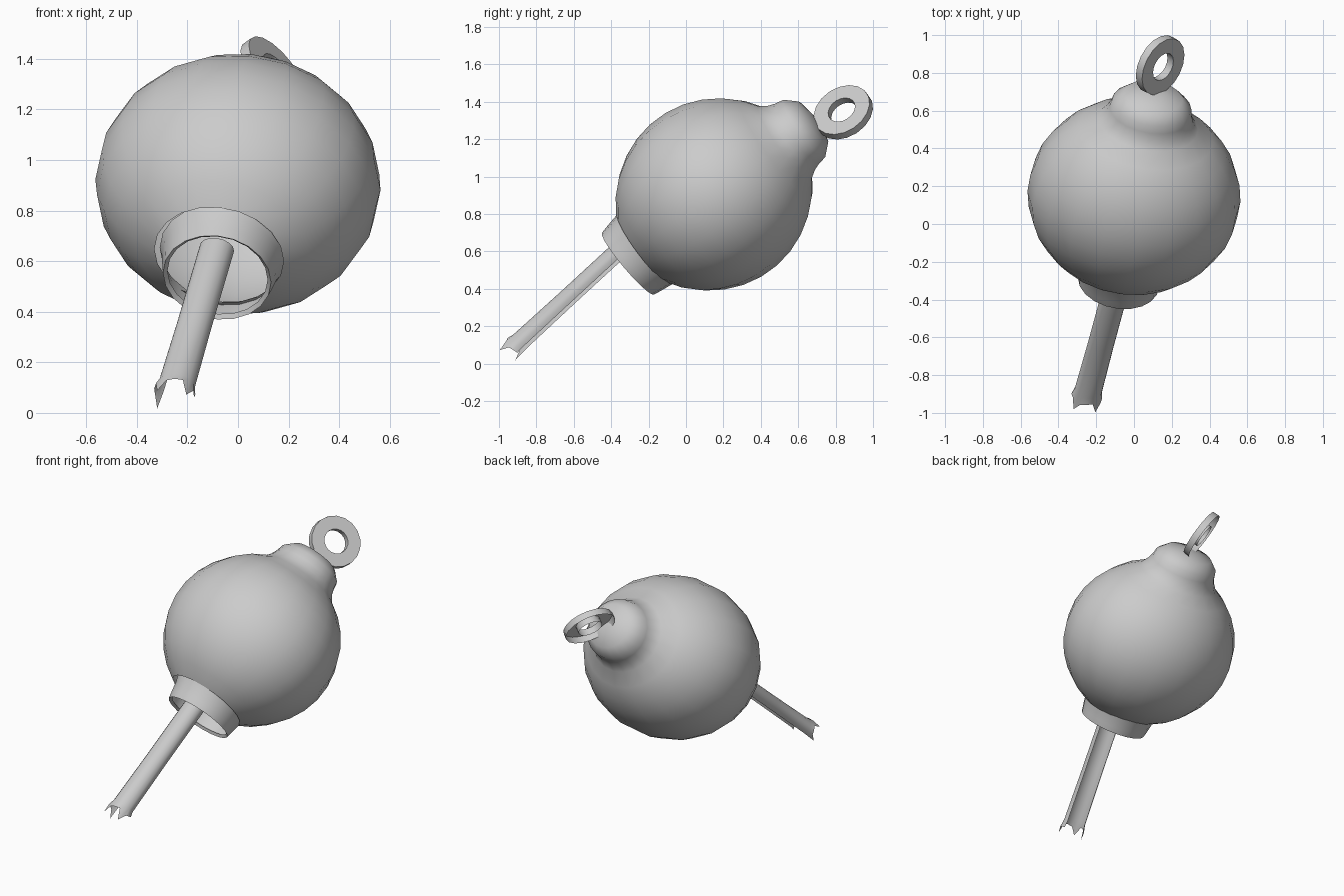
import bpy, bmesh, math
from mathutils import Vector

if "Cube" in bpy.data.objects:
    bpy.data.objects.remove(bpy.data.objects["Cube"])


def lathe(name, profile, origin, axis, segs=20, xscale=1.0, jag=None, sharp=40, skip=()):
    """Revolve (height, radius) points about a tilted axis.
    jag shifts the first ring, skip leaves out lengthwise strips."""
    w = Vector(axis).normalized()
    u = (Vector((1, 0, 0)) - w * w.x).normalized()
    v = w.cross(u)
    o = Vector(origin)
    bm = bmesh.new()
    rings = []
    for j, (a, r) in enumerate(profile):
        ring = []
        for i in range(segs):
            t = 2 * math.pi * i / segs
            h = a + (jag[i % len(jag)] if jag and j == 0 else 0)
            ring.append(bm.verts.new(o + w * h + u * (r * xscale * math.cos(t)) + v * (r * math.sin(t))))
        rings.append(ring)
    for lo, hi in zip(rings, rings[1:]):
        for i in range(segs):
            if i not in skip:
                k = (i + 1) % segs
                bm.faces.new((lo[i], lo[k], hi[k], hi[i]))
    bmesh.ops.remove_doubles(bm, verts=bm.verts, dist=0.0005)
    bmesh.ops.delete(bm, geom=[p for p in bm.verts if not p.link_faces], context='VERTS')
    me = bpy.data.meshes.new(name)
    bm.to_mesh(me)
    bm.free()
    for p in me.polygons:
        p.use_smooth = True
    me.set_sharp_from_angle(angle=math.radians(sharp))
    ob = bpy.data.objects.new(name, me)
    bpy.context.collection.objects.link(ob)
    return ob


AXIS = (0.156, 0.797, 0.583)
CENTRE = (0, 0.15, 0.905)

# Slightly egg-shaped hollow body flowing into a flared neck and domed cap
LENGTH, RADIUS = 0.55, 0.507
body = [(-LENGTH * math.cos(math.radians(d)), RADIUS * math.sin(math.radians(d)) ** 1.08)
        for d in range(29, 151, 11)]
body += [(0.52, 0.212), (0.56, 0.198), (0.605, 0.19), (0.66, 0.14), (0.68, 0.05), (0.685, 0)]
lathe("body", body, CENTRE, AXIS, segs=20, xscale=1.115, sharp=60)

# Open collar at the lower end, with a thin lip
collar = [(0.015, 0.2), (0, 0.216), (0.04, 0.224), (0.11, 0.236), (0.15, 0.25)]
lathe("collar", collar, (-0.083, -0.31, 0.535), (0.14, 0.76, 0.64), segs=20)

# Hollow stem with a jagged tip, split open along its underside
tip = Vector((-0.262, -0.955, 0.045))
stem_dir = Vector((0.155, 0.57, 0.525))
lathe("stem", [(0, 0.068), (0.1, 0.06), (0.45, 0.057), (0.91, 0.057)], tip, stem_dir,
      segs=16, xscale=1.22, jag=[0.06, 0.065, 0.0, 0.05], skip=(1, 2, 3, 4, 5))

# Flat hanging ring, open channel on its back
T = 0.022
lathe("hanging_ring", [(-T, 0.164), (T, 0.162), (T, 0.078), (-T, 0.078)],
      (0.139, 0.84, 1.345), (0.72, -0.38, 0.58), segs=18)
